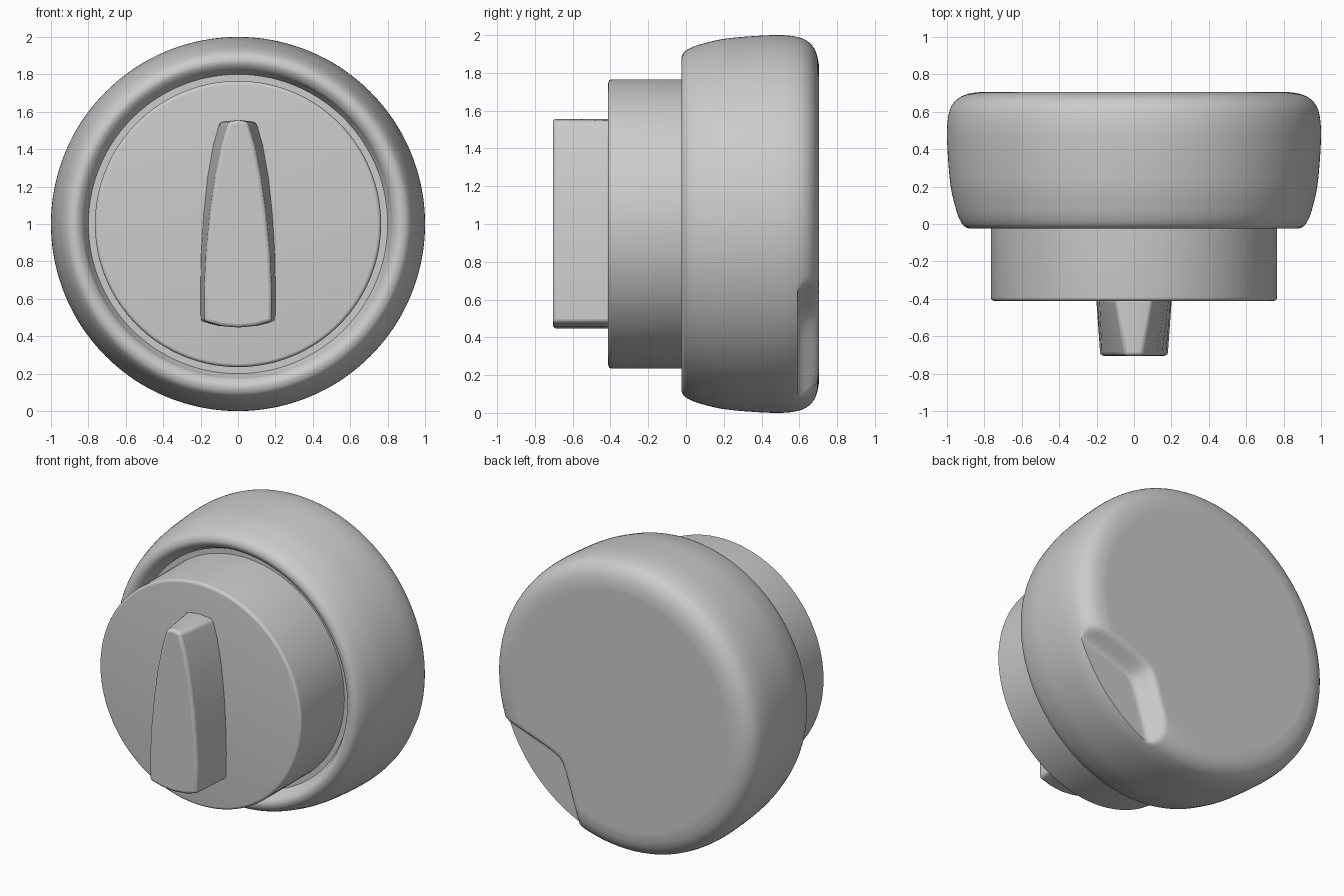
import bpy, bmesh, math
from mathutils import Vector

if "Cube" in bpy.data.objects:
    bpy.data.objects.remove(bpy.data.objects["Cube"])

CZ = 1.0  # height of the turning axis


def finish(name, bm, angle=40):
    bmesh.ops.remove_doubles(bm, verts=bm.verts[:], dist=1e-5)
    bmesh.ops.recalc_face_normals(bm, faces=bm.faces[:])
    me = bpy.data.meshes.new(name)
    bm.to_mesh(me)
    bm.free()
    ob = bpy.data.objects.new(name, me)
    bpy.context.collection.objects.link(ob)
    bpy.ops.object.select_all(action='DESELECT')
    bpy.context.view_layer.objects.active = ob
    ob.select_set(True)
    bpy.ops.object.shade_smooth_by_angle(angle=math.radians(angle))
    return ob


def spline(pts, n=4):
    """Catmull-Rom resampling of a profile."""
    p = [Vector(q) for q in pts]
    p = [p[0]] + p + [p[-1]]
    out = []
    for i in range(1, len(p) - 2):
        a, b, c, d = p[i - 1:i + 3]
        for k in range(n):
            t = k / n
            out.append(0.5 * (2 * b + (c - a) * t + (2 * a - 5 * b + 4 * c - d) * t * t
                              + (3 * b - a - 3 * c + d) * t ** 3))
    return out + [p[-1]]


def lathe(profile, seg):
    """Revolve (radius, y) points around the y axis at height CZ."""
    bm = bmesh.new()
    rings = [[bm.verts.new((r * math.cos(2 * math.pi * i / seg), y,
                            CZ + r * math.sin(2 * math.pi * i / seg)))
              for i in range(seg)] for r, y in profile]
    for a, b in zip(rings, rings[1:]):
        for i in range(seg):
            j = (i + 1) % seg
            bm.faces.new((a[i], a[j], b[j], b[i]))
    return bm, rings


# Body: rounded drum with a front groove
back = [(0.02 + 0.48 * i / 4, 0.705) for i in range(5)] + \
       [(0.5 + 0.016 * i, 0.705) for i in range(1, 21)]
side = spline([(0.84, 0.704), (0.89, 0.695), (0.935, 0.675), (0.97, 0.64), (0.99, 0.59),
               (1.0, 0.5), (0.995, 0.36), (0.98, 0.2), (0.955, 0.09), (0.935, 0.03),
               (0.91, -0.01), (0.88, -0.024), (0.855, -0.02), (0.83, 0.0),
               (0.818, 0.025), (0.80, 0.06)])
bm, rings = lathe(back + [tuple(v) for v in side] + [(0.74, 0.06)], 256)
bm.faces.new(rings[0])

# Thumb notch pressed into the lower rim of the back face
ang = math.radians(-44)
for v in bm.verts:
    x, z = v.co.x, v.co.z - CZ
    s = x * math.cos(ang) + z * math.sin(ang)
    t = -x * math.sin(ang) + z * math.cos(ang)
    d = (s - 0.63 - 0.52 * (math.sqrt(t * t + 0.0025) - 0.05)) / 0.11
    d = min(max(d, 0), 1)
    limit = 0.706 - 0.116 * d * d * (3 - 2 * d)
    v.co.y = min(v.co.y, limit)
finish("body", bm, 50)

# Dial: front drum with a softly rounded edge
edge = [(0.745 + 0.02 * math.cos(a), -0.392 - 0.02 * math.sin(a))
        for a in (math.pi / 2 * k / 5 for k in range(6))]
bm, rings = lathe([(0.765, 0.07)] + edge, 160)
bm.faces.new(rings[-1])
finish("dial", bm)

# Grip: tapered pointer lofted from a base outline to a narrower front outline
base_half = [(0.10, 0.455), (0.20, 0.48), (0.202, 0.65), (0.198, 0.85), (0.186, 1.05),
             (0.165, 1.25), (0.135, 1.42), (0.10, 1.545)]
front_half = [(0.09, 0.455), (0.18, 0.48), (0.18, 0.65), (0.17, 0.85), (0.15, 1.05),
              (0.122, 1.25), (0.088, 1.42), (0.05, 1.545)]


def outline(bm, half, y):
    pts = [(0, 0.447)] + half + [(0, 1.557)] + [(-x, z) for x, z in reversed(half)]
    return [bm.verts.new((x, y, z)) for x, z in pts]


bm = bmesh.new()
a = outline(bm, base_half, -0.40)
b = outline(bm, front_half, -0.705)
n = len(a)
for i in range(n):
    j = (i + 1) % n
    bm.faces.new((a[i], a[j], b[j], b[i]))
bm.faces.new(a)
bm.faces.new(b)
grip = finish("grip", bm)
bev = grip.modifiers.new("soft_edges", 'BEVEL')
bev.width = 0.018
bev.segments = 3
bev.limit_method = 'ANGLE'
bev.angle_limit = math.radians(35)
